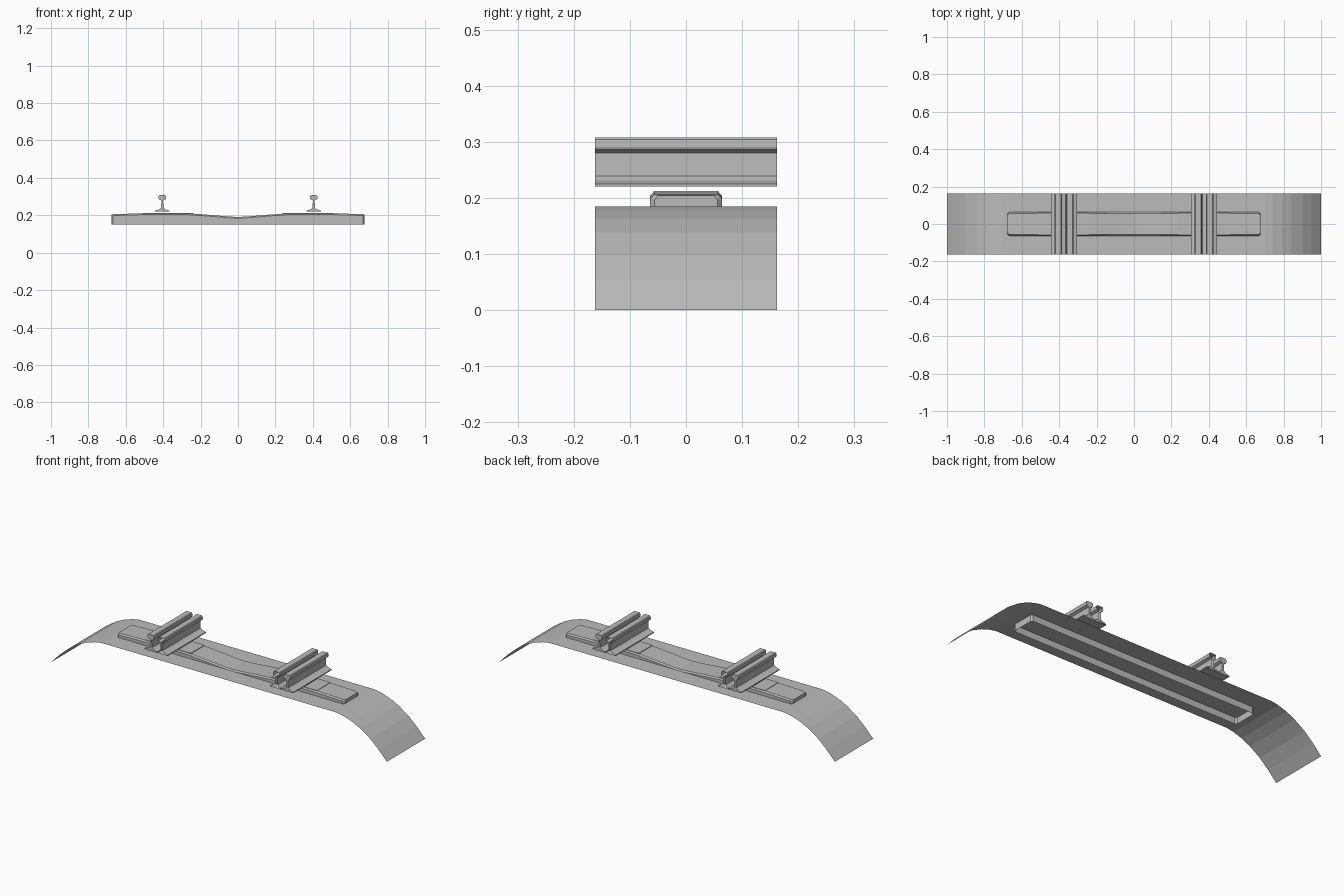
import bpy

cube = bpy.data.objects.get("Cube")
if cube:
    bpy.data.objects.remove(cube, do_unlink=True)

grey = bpy.data.materials.new("plain grey")
grey.use_nodes = True
colour = (0.5, 0.5, 0.5, 1)
grey.diffuse_color = colour
grey.node_tree.nodes["Principled BSDF"].inputs["Base Color"].default_value = colour

HALF_Y = 0.1625


def loft(name, sections, closed=False, caps=False):
    """Join equal-length point rows into a surface."""
    n = len(sections[0])
    verts = [p for s in sections for p in s]
    faces = []
    for i in range(len(sections) - 1):
        for j in range(n if closed else n - 1):
            k = (j + 1) % n
            faces.append((i * n + j, i * n + k, (i + 1) * n + k, (i + 1) * n + j))
    if caps:
        last = (len(sections) - 1) * n
        faces.append(tuple(reversed(range(n))))
        faces.append(tuple(range(last, last + n)))
    mesh = bpy.data.meshes.new(name)
    mesh.from_pydata(verts, [], faces)
    mesh.materials.append(grey)
    obj = bpy.data.objects.new(name, mesh)
    bpy.context.collection.objects.link(obj)
    return obj


def mirrored(points):
    """Repeat a list of (x, z) points, listed outward from x = 0, on the other side."""
    return [(-x, z) for x, z in reversed(points) if x > 0] + points


# Ballast bed: a thin sheet, flat in the middle and curving down at both ends
bed = mirrored([(0, .185), (.7, .185), (.74, .178), (.79, .162), (.84, .138),
                (.9, .098), (.95, .053), (1, 0)])
loft("ballast_bed", [[(x, -HALF_Y, z), (x, HALF_Y, z)] for x, z in bed])

# Sleeper: hollow, open below, dished in the middle, with bevelled corners
crown = mirrored([(0, .191), (.04, .193), (.1, .198), (.2, .206), (.27, .211),
                  (.5, .211), (.667, .206), (.675, .204)])
rows = []
for x, top in crown:
    w = .056 if abs(x) > .67 else .064
    half = [(w - .007, top), (w, top - .007), (w, .15)]
    rows.append([(x, y, z) for y, z in mirrored(half)])
loft("sleeper", rows, caps=True)


# Rails
def rail(name, centre, side, inner_foot, caps):
    half = [(.038, .22), (.038, .225), (.018, .231), (.006, .239), (.005, .28),
            (.018, .286), (.02, .291), (.019, .304), (.015, .308)]
    outer = [(min(x, inner_foot) if z < .23 else x, z) for x, z in half]
    section = half + [(-x, z) for x, z in reversed(outer)]
    ring = [(side * (centre - x), z) for x, z in section]
    if side > 0:
        ring.reverse()
    loft(name, [[(x, y, z) for x, z in ring] for y in (-HALF_Y, HALF_Y)], True, caps)


for side, label in ((1, "left"), (-1, "right")):
    rail(label + "_running_rail", .405, side, .038, True)
    # Check rail: open ends, its foot trimmed beside the running rail
    rail(label + "_check_rail", .343, side, .024, False)
    # Base plate under both rails
    ring = [(.24, -.058), (.51, -.058), (.51, .058), (.24, .058)]
    if side < 0:
        ring.reverse()
    loft(label + "_base_plate",
         [[(side * x, y, z) for x, y in ring] for z in (.205, .2125)], True, True)
